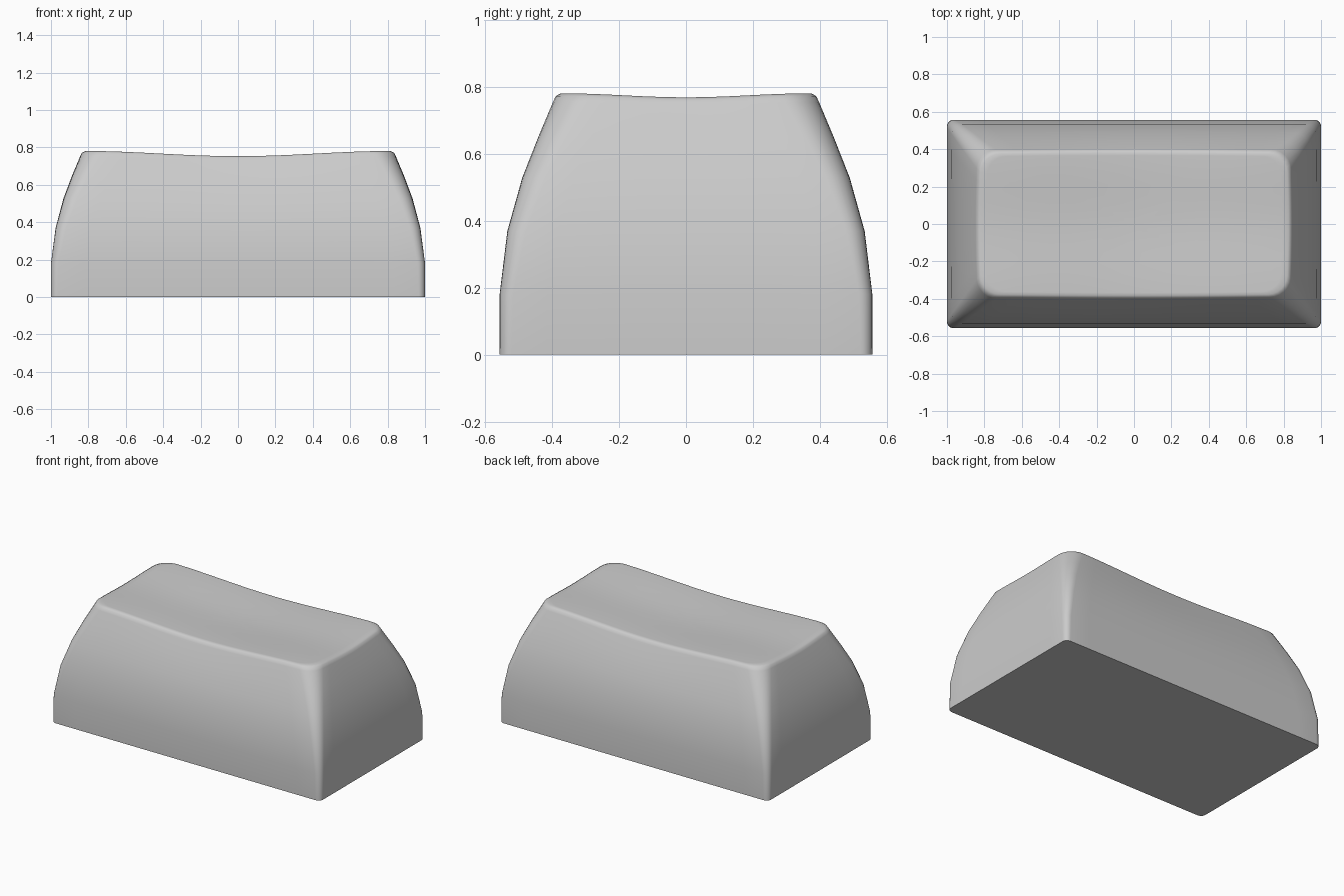
import bpy, bmesh, math

if "Cube" in bpy.data.objects:
    bpy.data.objects.remove(bpy.data.objects["Cube"])

TOP = 0.781
# Side profile: height, half width, half depth, corner radius
PROFILE = [(0.0, 1.0, 0.557, 0.035), (0.18, 1.0, 0.557, 0.04),
           (0.37, 0.975, 0.534, 0.055), (0.53, 0.933, 0.490, 0.07),
           (0.65, 0.889, 0.444, 0.085), (0.755, 0.847, 0.402, 0.10),
           (0.773, 0.839, 0.394, 0.10), (TOP, 0.825, 0.382, 0.10)]
SX, SY, ARC = 14, 10, 6


def outline(hx, hy, r):
    """Rounded rectangle, counter-clockwise, with divided straight sides."""
    pts = []
    for cx, cy, a0, n in ((1, 1, 0, SX), (-1, 1, 90, SY), (-1, -1, 180, SX), (1, -1, 270, SY)):
        for i in range(ARC + 1):
            a = math.radians(a0 + 90 * i / ARC)
            pts.append((cx * (hx - r) + r * math.cos(a), cy * (hy - r) + r * math.sin(a)))
        x, y = pts[-1]
        for i in range(1, n):
            t = i / n
            if n == SX:
                pts.append((x + (-2 * cx * (hx - r)) * t, y))
            else:
                pts.append((x, y + (-2 * cy * (hy - r)) * t))
    return pts


def dish(x, y):
    """Depth of the scooped top."""
    wave = lambda t: 0.5 + 0.5 * math.cos(math.pi * min(1, abs(t)))
    return 0.028 * wave(x / 0.83) + 0.012 * wave(y / 0.37)


bm = bmesh.new()
rings = []
# Walls, bowing slightly outward toward the top
for z, hx, hy, r in PROFILE:
    k = (z / TOP) ** 3
    ring = []
    for x, y in outline(hx - 0.012 * k, hy - 0.006 * k, r):
        bx = x * (1 + 0.015 * k * (1 - (y / hy) ** 2))
        by = y * (1 + 0.016 * k * (1 - (x / hx) ** 2))
        ring.append(bm.verts.new((bx, by, z - dish(x, y) * k)))
    rings.append(ring)
# Scooped top surface
edge = [v.co.copy() for v in rings[-1]]
for s in (0.96, 0.84, 0.7, 0.55, 0.4, 0.25, 0.12):
    rings.append([bm.verts.new((c.x * s, c.y * s, TOP - dish(c.x * s, c.y * s))) for c in edge])
for a, b in zip(rings, rings[1:]):
    for i in range(len(a)):
        j = (i + 1) % len(a)
        bm.faces.new((a[i], a[j], b[j], b[i]))
centre = bm.verts.new((0, 0, TOP - dish(0, 0)))
last = rings[-1]
for i in range(len(last)):
    bm.faces.new((last[i], last[(i + 1) % len(last)], centre))
# Flat base
bm.faces.new(rings[0][::-1])
bmesh.ops.recalc_face_normals(bm, faces=bm.faces)

mesh = bpy.data.meshes.new("keycap")
bm.to_mesh(mesh)
bm.free()
keycap = bpy.data.objects.new("keycap", mesh)
bpy.context.collection.objects.link(keycap)
bpy.context.view_layer.objects.active = keycap
keycap.select_set(True)
bpy.ops.object.shade_smooth_by_angle(angle=math.radians(50))
